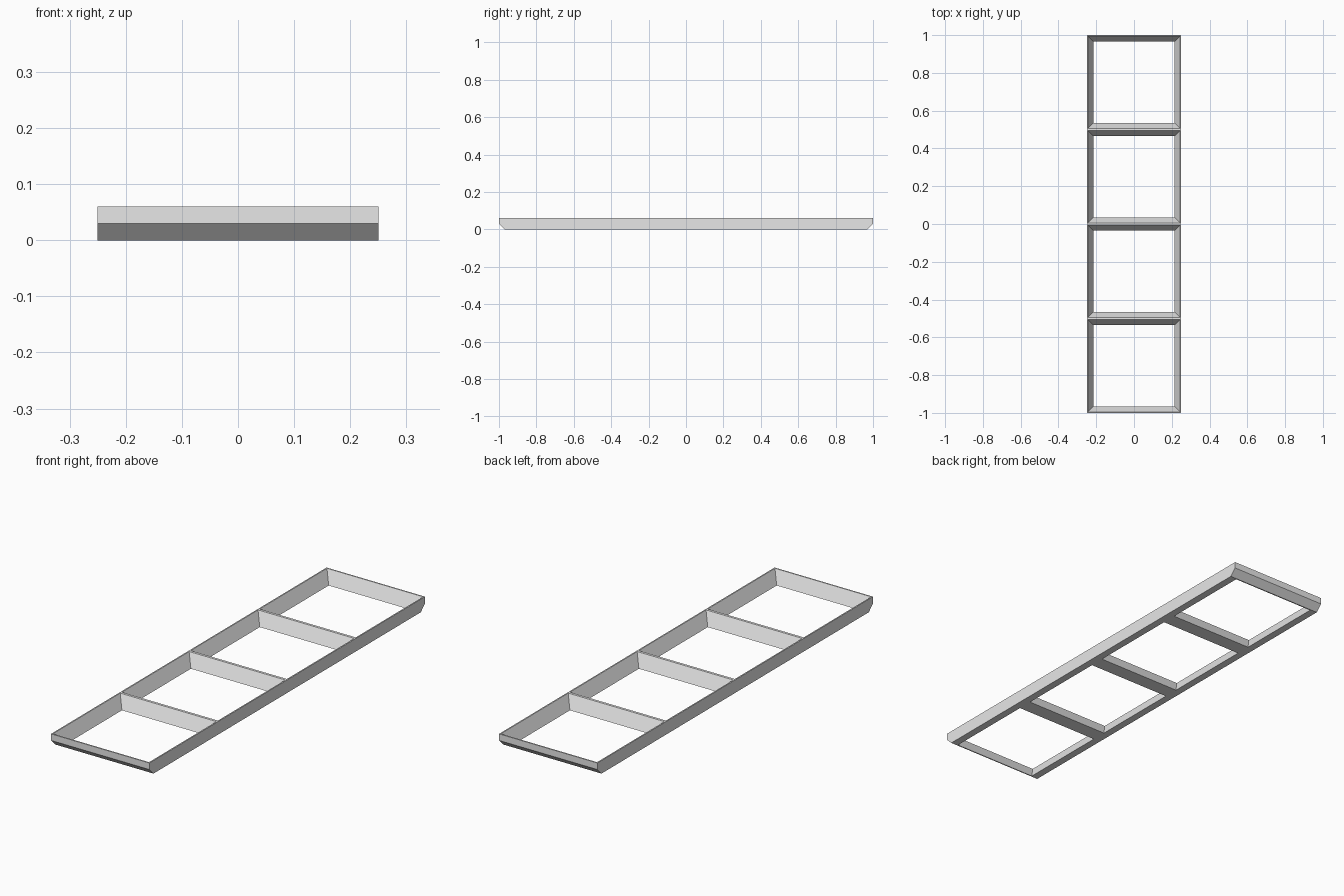
import bpy
import bmesh
from mathutils import Matrix

cube = bpy.data.objects.get("Cube")
if cube:
    bpy.data.objects.remove(cube, do_unlink=True)

HALF_WIDTH, HALF_LENGTH, HEIGHT, CHAMFER = 0.25, 1.0, 0.06, 0.03
CELLS, PITCH = 4, 0.5
CELL_BOTTOM, CELL_TOP = 0.215, 0.244   # half size of each opening


def make_object(name, bm):
    bmesh.ops.recalc_face_normals(bm, faces=bm.faces)
    mesh = bpy.data.meshes.new(name)
    bm.to_mesh(mesh)
    bm.free()
    obj = bpy.data.objects.new(name, mesh)
    bpy.context.collection.objects.link(obj)
    return obj


grey = bpy.data.materials.new("plain grey")
grey.use_nodes = True
colour = (0.8, 0.8, 0.8, 1)
grey.diffuse_color = colour
grey.node_tree.nodes["Principled BSDF"].inputs["Base Color"].default_value = colour

# Frame body: side profile with chamfered lower ends, swept across the width
bm = bmesh.new()
profile = [(-HALF_LENGTH, HEIGHT), (-HALF_LENGTH, CHAMFER), (CHAMFER - HALF_LENGTH, 0),
           (HALF_LENGTH - CHAMFER, 0), (HALF_LENGTH, CHAMFER), (HALF_LENGTH, HEIGHT)]
side = bm.faces.new([bm.verts.new((-HALF_WIDTH, y, z)) for y, z in profile])
swept = bmesh.ops.extrude_face_region(bm, geom=[side])["geom"]
bmesh.ops.translate(bm, vec=(2 * HALF_WIDTH, 0, 0),
                    verts=[v for v in swept if isinstance(v, bmesh.types.BMVert)])
frame = make_object("divided_frame", bm)
frame.data.materials.append(grey)

# Tapered openings, wider at the top, that leave sloped rails and dividers
bm = bmesh.new()
low, high = -0.005, HEIGHT + 0.005
slope = (CELL_TOP - CELL_BOTTOM) / HEIGHT
for i in range(CELLS):
    y = (i - (CELLS - 1) / 2) * PITCH
    block = bmesh.ops.create_cube(bm, size=2)["verts"]
    for v in block:
        z = high if v.co.z > 0 else low
        half = CELL_BOTTOM + slope * z
        v.co = (v.co.x * half, v.co.y * half + y, z)
cutter = make_object("opening_cutter", bm)
cutter.data.materials.append(grey)
cutter.hide_render = True

cut = frame.modifiers.new("openings", 'BOOLEAN')
cut.operation = 'DIFFERENCE'
cut.solver = 'EXACT'
cut.object = cutter
bpy.context.view_layer.objects.active = frame
bpy.ops.object.modifier_apply(modifier=cut.name)
bpy.data.objects.remove(cutter, do_unlink=True)
